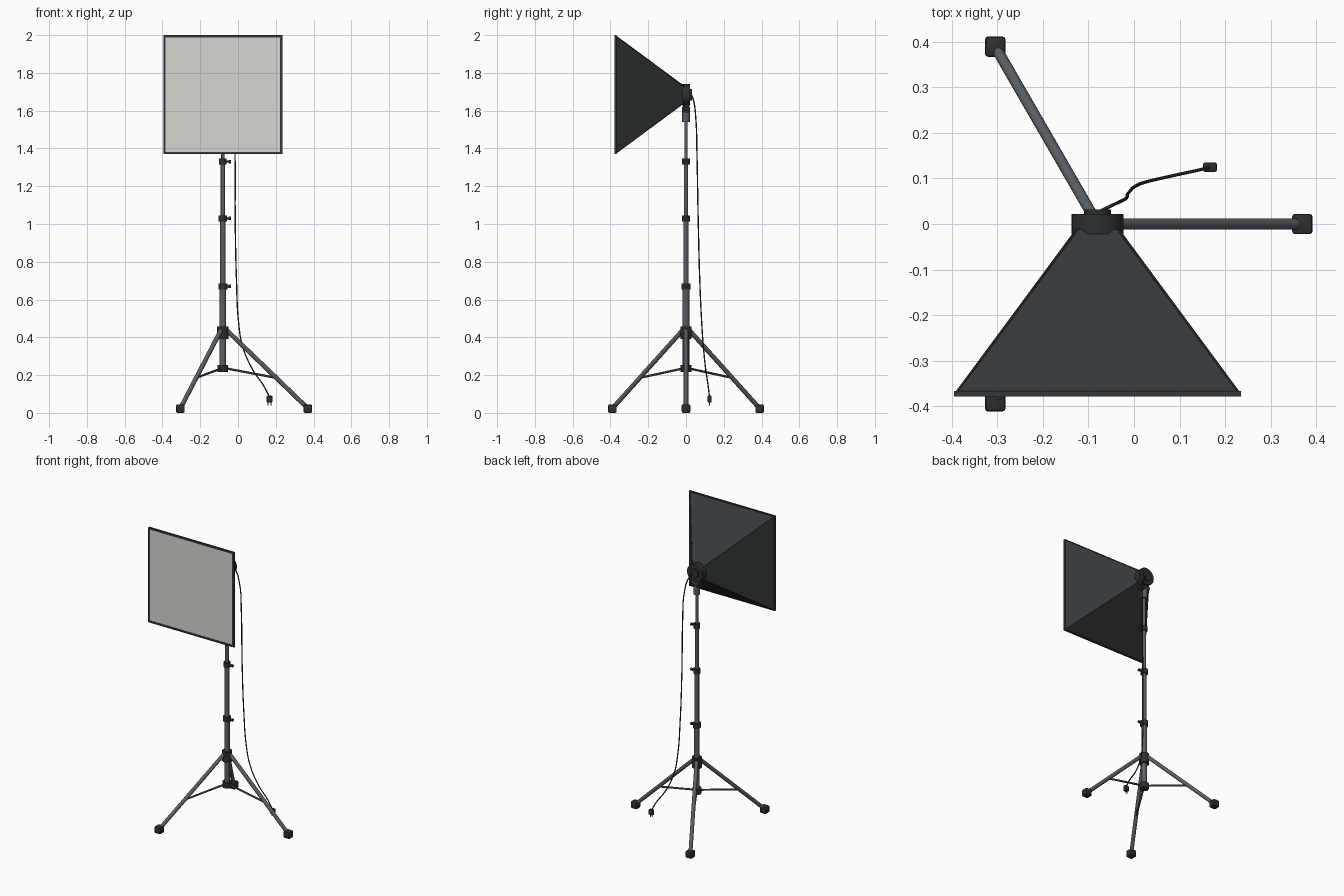
import bpy, bmesh, math
from mathutils import Vector

if "Cube" in bpy.data.objects:
    bpy.data.objects.remove(bpy.data.objects["Cube"])

CX = -0.08          # pole axis
ZC = 1.685          # lamp centre height


def mat(name, rgb):
    m = bpy.data.materials.new(name)
    m.diffuse_color = (*rgb, 1)
    m.use_nodes = True
    m.node_tree.nodes["Principled BSDF"].inputs["Base Color"].default_value = m.diffuse_color
    return m


FABRIC = mat("black_fabric", (0.035, 0.04, 0.043))
PLASTIC = mat("black_plastic", (0.025, 0.028, 0.03))
METAL = mat("dark_metal", (0.10, 0.115, 0.13))
WHITE = mat("diffuser_cloth", (0.68, 0.68, 0.64))


def finish(name, bm, m, smooth=False):
    me = bpy.data.meshes.new(name)
    bmesh.ops.recalc_face_normals(bm, faces=bm.faces)
    bm.to_mesh(me)
    bm.free()
    me.materials.append(m)
    ob = bpy.data.objects.new(name, me)
    bpy.context.collection.objects.link(ob)
    if smooth:
        bpy.ops.object.select_all(action='DESELECT')
        ob.select_set(True)
        bpy.context.view_layer.objects.active = ob
        bpy.ops.object.shade_smooth_by_angle(angle=math.radians(35))
    return ob


def rod(name, a, b, r, m, n=16):
    """Capped cylinder from a to b."""
    a, b = Vector(a), Vector(b)
    d = b - a
    bm = bmesh.new()
    bmesh.ops.create_cone(bm, cap_ends=True, segments=n, radius1=r, radius2=r, depth=d.length)
    bm.transform(d.to_track_quat('Z', 'Y').to_matrix().to_4x4())
    bmesh.ops.translate(bm, verts=bm.verts, vec=(a + b) / 2)
    return finish(name, bm, m, True)


def box(name, c, size, m, bevel=0.0):
    bm = bmesh.new()
    bmesh.ops.create_cube(bm, size=1)
    bmesh.ops.scale(bm, verts=bm.verts, vec=size)
    if bevel:
        bmesh.ops.bevel(bm, geom=bm.edges[:], offset=bevel, segments=2, profile=0.5, affect='EDGES')
    bmesh.ops.translate(bm, verts=bm.verts, vec=c)
    return finish(name, bm, m, bevel > 0)


def at(r, ang, z):
    return (CX + r * math.cos(ang), r * math.sin(ang), z)


# telescopic pole sections
for i, (z0, z1, r) in enumerate([(0.22, 0.67, 0.0175), (0.66, 1.03, 0.0145),
                                 (1.02, 1.33, 0.0115), (1.32, 1.60, 0.009)]):
    rod(f"pole_section_{i}", (CX, 0, z0), (CX, 0, z1), r, METAL)

# locking collars with knobs
for i, (z, r) in enumerate([(0.67, 0.024), (1.03, 0.022), (1.33, 0.02)]):
    rod(f"lock_collar_{i}", (CX, 0, z - 0.016), (CX, 0, z + 0.016), r, PLASTIC)
    rod(f"lock_screw_{i}", (CX + 0.012, 0, z), (CX + 0.032, 0, z), 0.005, PLASTIC, 12)
    rod(f"lock_knob_{i}", (CX + 0.03, 0, z), (CX + 0.044, 0, z), 0.009, PLASTIC, 12)

# tripod hubs
rod("leg_hub", (CX, 0, 0.39), (CX, 0, 0.458), 0.03, PLASTIC)
rod("brace_hub", (CX, 0, 0.217), (CX, 0, 0.253), 0.028, PLASTIC)

# tripod legs, braces, feet
for i in range(3):
    a = i * math.tau / 3
    rod(f"leg_{i}", at(0.018, a, 0.44), at(0.447, a, 0.027), 0.012, METAL)
    rod(f"brace_{i}", at(0.02, a, 0.235), at(0.275, a, 0.187), 0.006, METAL, 10)
    box(f"foot_{i}", at(0.45, a, 0.0225), (0.045, 0.045, 0.045), PLASTIC, 0.007)

# tilt head
rod("stud_socket", (CX, 0, 1.54), (CX, 0, 1.602), 0.02, METAL)
rod("tilt_joint", (CX - 0.026, 0, 1.61), (CX + 0.026, 0, 1.61), 0.022, PLASTIC)
rod("tilt_knob", (CX + 0.02, 0, 1.61), (CX + 0.042, 0, 1.61), 0.013, PLASTIC, 12)

# speed ring and lamp socket
rod("speed_ring", (CX, -0.022, ZC), (CX, 0.022, ZC), 0.057, PLASTIC, 32)
rod("lamp_socket", (CX, 0, ZC), (CX, 0.032, ZC), 0.03, PLASTIC, 24)

# softbox fabric pyramid
YF, YB, HF, HB = -0.372, -0.012, 0.313, 0.045
corners = [(-1, -1), (1, -1), (1, 1), (-1, 1)]
bm = bmesh.new()
front = [bm.verts.new((CX + sx * HF, YF, ZC + sz * HF)) for sx, sz in corners]
back = [bm.verts.new((CX + sx * HB, YB, ZC + sz * HB)) for sx, sz in corners]
for k in range(4):
    j = (k + 1) % 4
    bm.faces.new((front[k], front[j], back[j], back[k]))
bm.faces.new(back)
finish("softbox_shell", bm, FABRIC)

# corner ribs and front rim
for k, (sx, sz) in enumerate(corners):
    rod(f"corner_rib_{k}", (CX + sx * HB, YB, ZC + sz * HB),
        (CX + sx * (HF - 0.002), YF, ZC + sz * (HF - 0.002)), 0.003, FABRIC, 8)
for s, n in ((-1, "low"), (1, "high")):
    box(f"rim_horizontal_{n}", (CX, -0.373, ZC + s * 0.309), (0.63, 0.012, 0.012), FABRIC)
    box(f"rim_vertical_{n}", (CX + s * 0.309, -0.373, ZC), (0.012, 0.012, 0.606), FABRIC)

# front diffuser
box("diffuser", (CX, -0.373, ZC), (0.61, 0.005, 0.61), WHITE)

# power cable
path = [(-0.075, 0.028, 1.685), (-0.05, 0.04, 1.655), (-0.025, 0.052, 1.56), (-0.016, 0.058, 1.37),
        (-0.015, 0.064, 1.05), (-0.008, 0.073, 0.70), (0.003, 0.083, 0.48), (0.025, 0.092, 0.35),
        (0.08, 0.105, 0.225), (0.135, 0.117, 0.145), (0.166, 0.124, 0.085)]
cu = bpy.data.curves.new("power_cable", 'CURVE')
cu.dimensions = '3D'
cu.bevel_depth = 0.0036
cu.bevel_resolution = 2
cu.resolution_u = 6
cu.use_fill_caps = True
sp = cu.splines.new('BEZIER')
sp.bezier_points.add(len(path) - 1)
for p, co in zip(sp.bezier_points, path):
    p.co = co
    p.handle_left_type = p.handle_right_type = 'AUTO'
cu.materials.append(PLASTIC)
bpy.context.collection.objects.link(bpy.data.objects.new("power_cable", cu))

# plug with two pins
box("plug", (0.167, 0.125, 0.073), (0.03, 0.021, 0.036), PLASTIC, 0.004)
for s in (-1, 1):
    rod(f"plug_pin_{s}", (0.167 + s * 0.007, 0.125, 0.06), (0.167 + s * 0.007, 0.125, 0.04),
        0.0025, METAL, 8)
